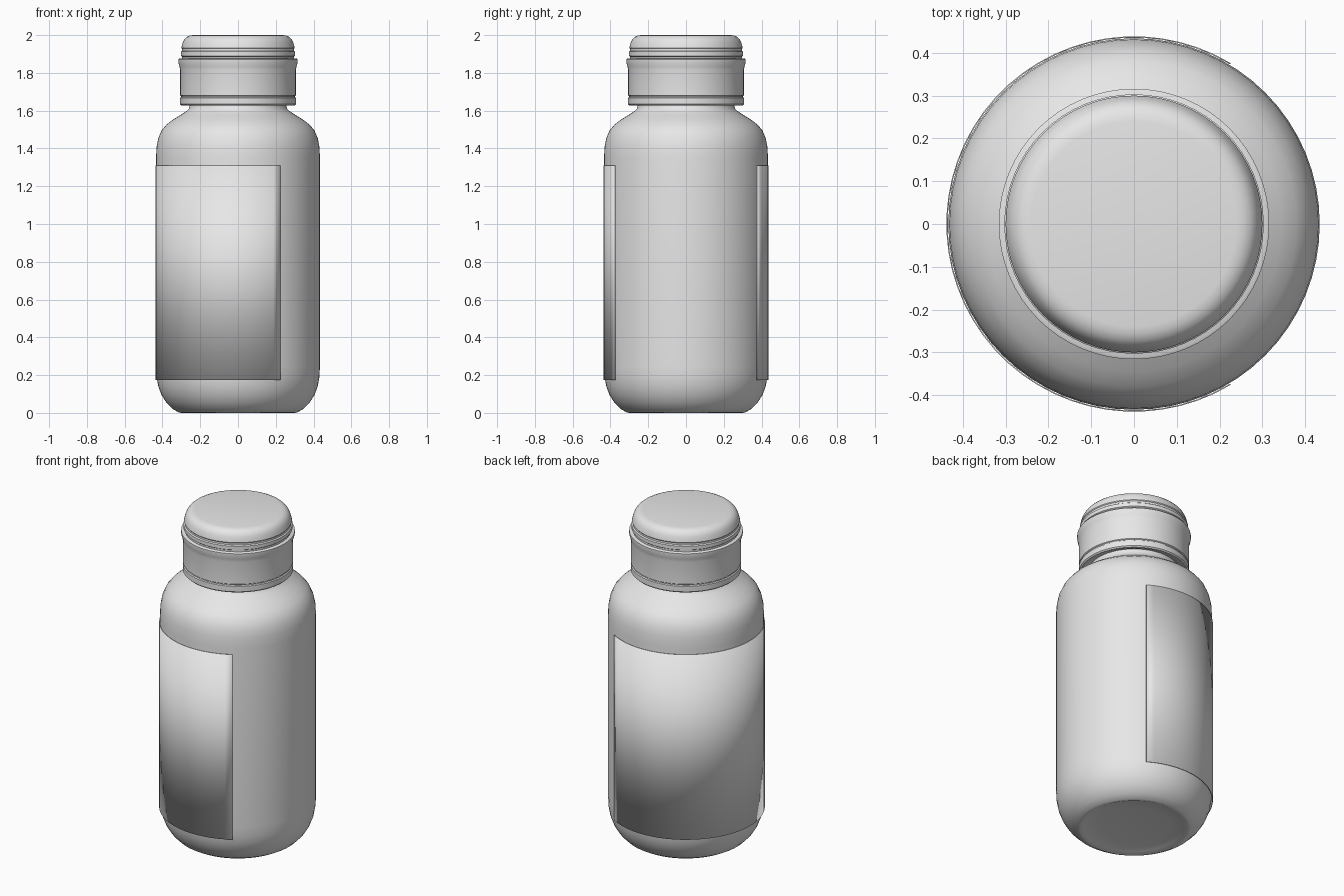
import bpy, bmesh, math
from mathutils import Matrix, Vector

if "Cube" in bpy.data.objects:
    bpy.data.objects.remove(bpy.data.objects["Cube"])

SIDES = 64

plastic = bpy.data.materials.new("light grey plastic")
plastic.use_nodes = True
GREY = (0.8, 0.8, 0.8, 1)
plastic.diffuse_color = GREY
plastic.node_tree.nodes["Principled BSDF"].inputs["Base Color"].default_value = GREY


def lathe(name, profile, start=0, sweep=360, sharp=35):
    """Turn a (radius, height) profile around the z axis."""
    full = sweep == 360
    bm = bmesh.new()
    turn = Matrix.Rotation(math.radians(start), 3, "Z")
    verts = [bm.verts.new(turn @ Vector((r, 0, z))) for r, z in profile]
    edges = [bm.edges.new(pair) for pair in zip(verts, verts[1:])]
    bmesh.ops.spin(bm, geom=verts + edges, axis=(0, 0, 1), cent=(0, 0, 0),
                   angle=math.radians(sweep), steps=round(SIDES * sweep / 360))
    if full:
        bmesh.ops.remove_doubles(bm, verts=bm.verts, dist=0.0001)
    bmesh.ops.recalc_face_normals(bm, faces=bm.faces)
    mesh = bpy.data.meshes.new(name)
    bm.to_mesh(mesh)
    bm.free()
    mesh.materials.append(plastic)
    obj = bpy.data.objects.new(name, mesh)
    bpy.context.collection.objects.link(obj)
    bpy.ops.object.select_all(action="DESELECT")
    obj.select_set(True)
    bpy.context.view_layer.objects.active = obj
    bpy.ops.object.shade_smooth_by_angle(angle=math.radians(sharp))
    return obj


# Bottle: shallow hollow base, rounded foot, straight wall, shoulder, neck
lathe("bottle_body", [
    (0, 0.02), (0.2, 0.014), (0.28, 0.008), (0.3, 0), (0.315, 0.003),
    (0.348, 0.022), (0.38, 0.055), (0.405, 0.095), (0.422, 0.14),
    (0.431, 0.19), (0.434, 0.25), (0.434, 1.35), (0.431, 1.41),
    (0.422, 1.455), (0.405, 1.495), (0.38, 1.525), (0.345, 1.552),
    (0.305, 1.577), (0.275, 1.596), (0.26, 1.61), (0.255, 1.63),
    (0.255, 1.66), (0, 1.66)])

# Wrapped label, open on the left side of the bottle
label = lathe("wrapped_label", [(0.437, 0.175), (0.437, 1.31)], 59, 242)
thickness = label.modifiers.new("thickness", "SOLIDIFY")
thickness.thickness = 0.003
thickness.offset = 0

# Lower cap: tamper band, groove, straight skirt, flared lip
lathe("cap_skirt", [
    (0.25, 1.645), (0.285, 1.63), (0.3, 1.628), (0.307, 1.635),
    (0.307, 1.668), (0.301, 1.672), (0.301, 1.677), (0.306, 1.681),
    (0.306, 1.815), (0.31, 1.835), (0.316, 1.855), (0.316, 1.872),
    (0.311, 1.875), (0.25, 1.875)])

# Flip lid: stepped rings below a softly rounded top
lathe("cap_lid", [
    (0.28, 1.87), (0.296, 1.875), (0.296, 1.885), (0.303, 1.89),
    (0.303, 1.912), (0.296, 1.917), (0.296, 1.928), (0.3, 1.933),
    (0.297, 1.945), (0.292, 1.962), (0.284, 1.978), (0.272, 1.99),
    (0.257, 1.997), (0.24, 2), (0, 2)])
